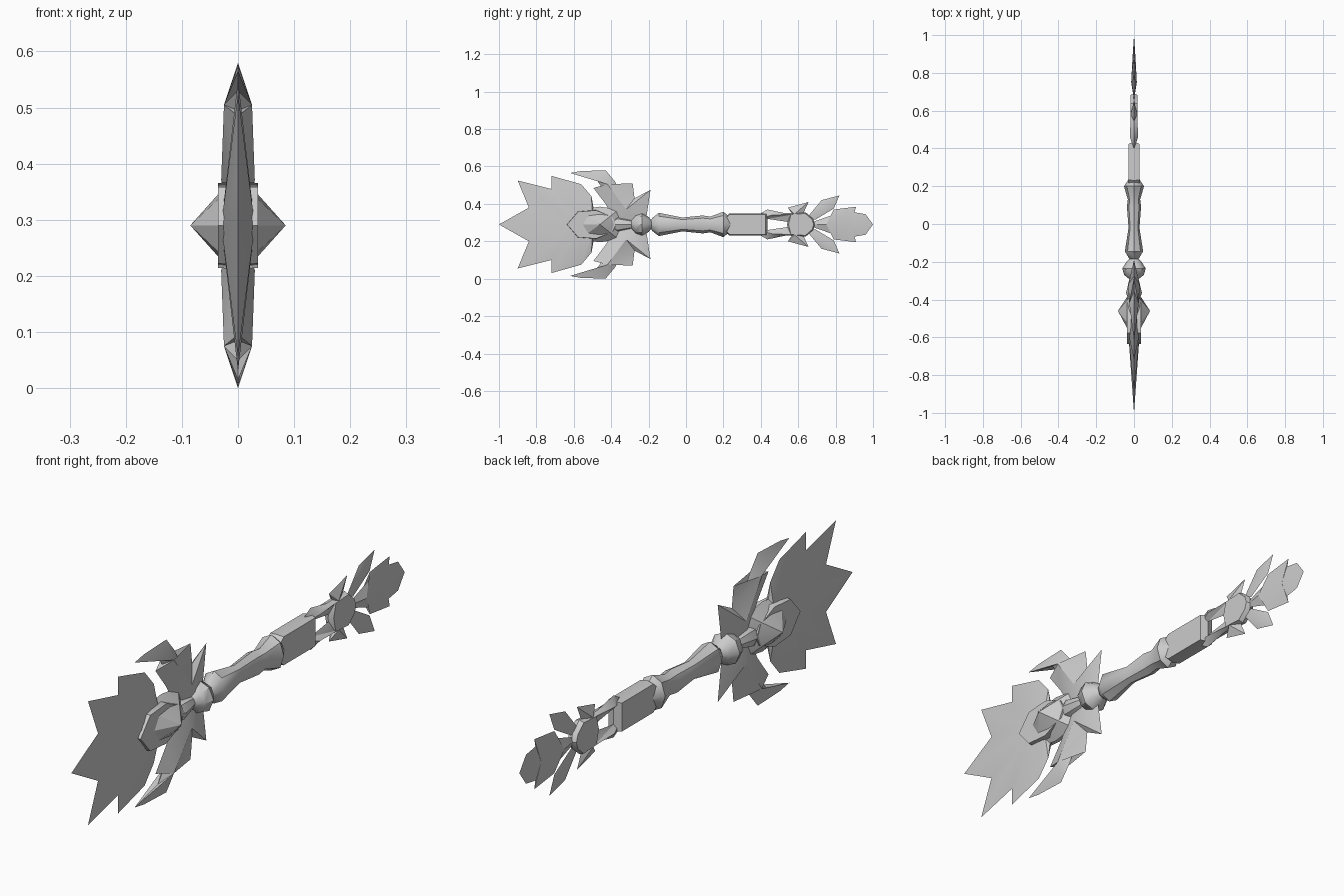
import bpy, bmesh, math
from mathutils import Vector

cube = bpy.data.objects.get("Cube")
if cube:
    bpy.data.objects.remove(cube, do_unlink=True)

MID = 0.29  # height of the long axis

grey = bpy.data.materials.new("plain_grey")
grey.use_nodes = True
grey.diffuse_color = (0.6, 0.6, 0.6, 1)
grey.node_tree.nodes["Principled BSDF"].inputs["Base Color"].default_value = (0.6, 0.6, 0.6, 1)


def finish(name, bm, angle=30):
    bmesh.ops.recalc_face_normals(bm, faces=bm.faces)
    mesh = bpy.data.meshes.new(name)
    bm.to_mesh(mesh)
    bm.free()
    mesh.materials.append(grey)
    obj = bpy.data.objects.new(name, mesh)
    obj.location.z = MID
    bpy.context.collection.objects.link(obj)
    bpy.ops.object.select_all(action='DESELECT')
    obj.select_set(True)
    bpy.context.view_layer.objects.active = obj
    bpy.ops.object.shade_smooth_by_angle(angle=math.radians(angle))
    return obj


def mirrored(half):
    """Close a half outline by reflecting it across the long axis."""
    return half + [(y, -z) for y, z in reversed(half) if z > 0]


def ridged(name, outline, spine, flip=1):
    """Sharp-edged blade: a thin outline rising to a raised spine on both sides."""
    bm = bmesh.new()
    rim = [bm.verts.new((0, y, z * flip)) for y, z in outline]
    near = [min(range(len(spine)),
                key=lambda k: (Vector(p) - Vector(spine[k][:2])).length) for p in outline]
    for side in (1, -1):
        ridge = [bm.verts.new((side * t, y, z * flip)) for y, z, t in spine]
        for i in range(len(rim)):
            j = (i + 1) % len(rim)
            a, b = near[i], near[j]
            bm.faces.new((rim[i], rim[j], ridge[a]))
            if a != b:
                bm.faces.new((rim[j], ridge[b], ridge[a]))
    return finish(name, bm)


def slab(name, outline, half, inset):
    """Flat plate with chamfered edges."""
    bm = bmesh.new()
    cy = sum(p[0] for p in outline) / len(outline)
    rim = [bm.verts.new((0, y, z)) for y, z in outline]
    n = len(rim)
    for side in (1, -1):
        top = [bm.verts.new((side * half, cy + (y - cy) * inset, z * inset)) for y, z in outline]
        bm.faces.new(top)
        for i in range(n):
            j = (i + 1) % n
            bm.faces.new((rim[i], rim[j], top[j], top[i]))
    return finish(name, bm)


def turned(name, profile, sides, squash):
    """Faceted turning along the long axis; profile holds (position, radius)."""
    bm = bmesh.new()
    rings = []
    for y, r in profile:
        rings.append([bm.verts.new((r * squash * math.cos(math.tau * k / sides), y,
                                    r * math.sin(math.tau * k / sides))) for k in range(sides)])
    for a, b in zip(rings, rings[1:]):
        for k in range(sides):
            m = (k + 1) % sides
            bm.faces.new((a[k], a[m], b[m], b[k]))
    bm.faces.new(rings[0])
    bm.faces.new(rings[-1])
    return finish(name, bm, 40)


# Large jagged head blade
ridged("head_blade", mirrored([(-1, 0), (-.84, .09), (-.9, .235), (-.72, .19), (-.72, .26),
                               (-.56, .215), (-.505, .15), (-.495, .09), (-.42, 0)]),
       [(-.58, 0, .03), (-.5, 0, .03)])

# Pair of swept wings behind the blade
wing = [(-.62, .275), (-.565, .285), (-.43, .29), (-.38, .23), (-.355, .185), (-.285, .22),
        (-.275, .14), (-.19, .185), (-.21, .05), (-.24, 0), (-.37, 0), (-.43, .11),
        (-.495, .195), (-.455, .205), (-.48, .24)]
for label, flip in (("upper", 1), ("lower", -1)):
    ridged(label + "_wing", wing, [(-.32, .08, .03), (-.42, .215, .025)], flip)

# Gem and its setting
slab("gem_setting", mirrored([(-.64, 0), (-.58, .07), (-.48, .078), (-.39, .04), (-.37, 0)]), .036, .97)
ridged("gem", mirrored([(-.62, 0), (-.57, .08), (-.46, .095), (-.36, .08), (-.33, 0)]),
       [(-.46, 0, .085)])

# Neck, collar and grip
turned("neck", [(-.40, .03), (-.365, .042), (-.28, .022)], 8, 1)
turned("collar", [(-.295, .02), (-.27, .052), (-.235, .062), (-.2, .04), (-.18, .018)], 8, 1)
turned("grip", [(-.19, .02), (-.18, .035), (-.145, .062), (-.02, .037), (.09, .048),
                (.13, .042), (.2, .068), (.245, .03)], 8, .78)

# Flat shaft
slab("shaft", mirrored([(.2, .03), (.23, .058), (.435, .058)]), .028, .93)

# Forked guard with an open centre, and side feathers
arm = [(.40, .06), (.435, .08), (.53, .06), (.565, .06), (.545, .09), (.655, .12),
       (.63, .065), (.57, .01), (.535, .015), (.435, .03), (.40, .035)]
feather = [(.65, .04), (.725, .13), (.82, .155), (.79, .085), (.69, .025)]
for label, flip in (("upper", 1), ("lower", -1)):
    ridged(label + "_guard_arm", arm, [(.46, .05, .022), (.58, .055, .017)], flip)
    ridged(label + "_feather", feather, [(.735, .095, .01)], flip)

# Hub and tail leaf
slab("guard_hub", mirrored([(.54, 0), (.555, .06), (.64, .065), (.68, .03), (.69, 0)]), .018, .9)
ridged("tail_leaf", mirrored([(.66, 0), (.69, .018), (.81, .06), (.79, .08), (.91, .095),
                              (.9, .065), (.96, .055), (1, 0)]),
       [(.75, 0, .015), (.88, 0, .008)])
